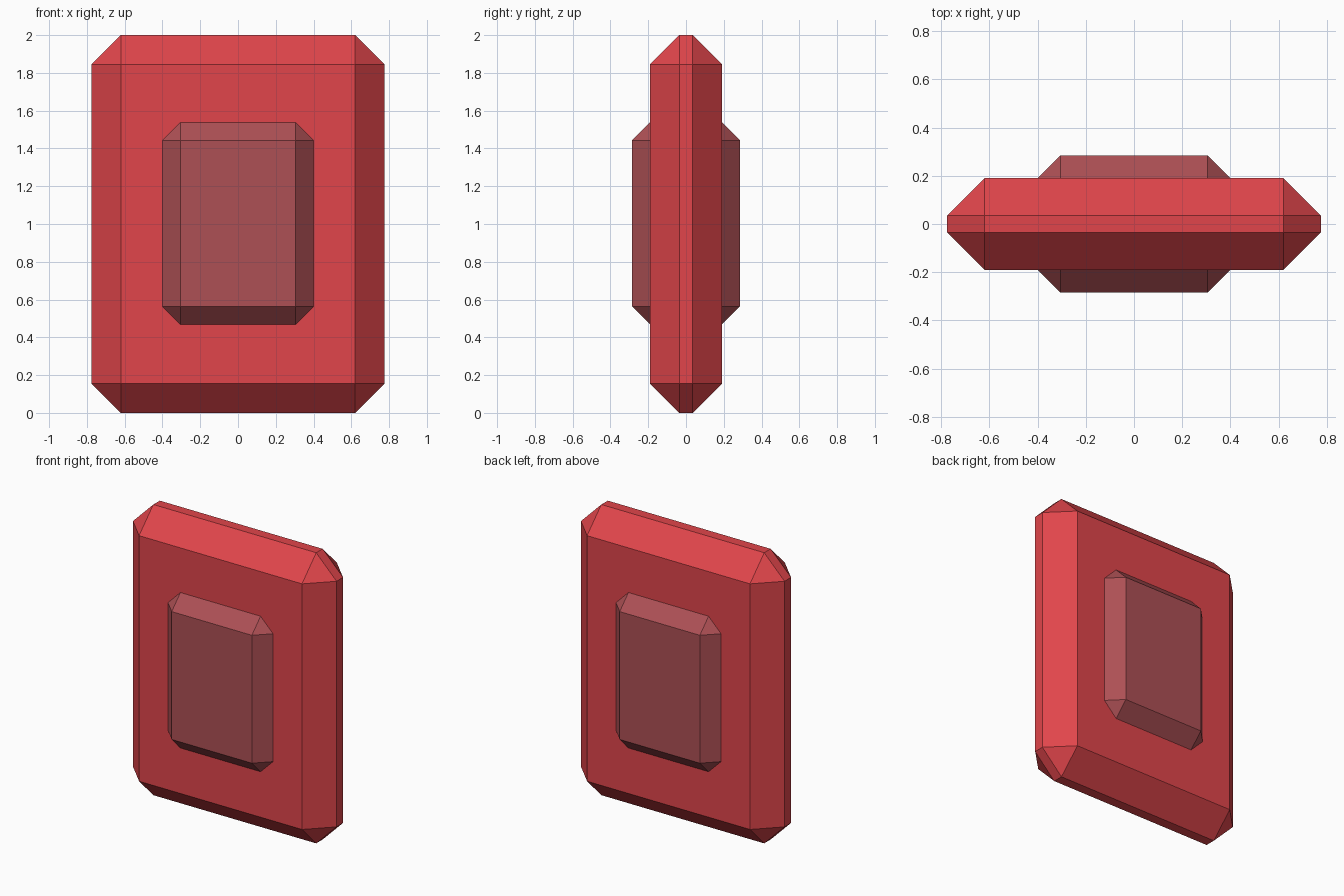
import bpy
import bmesh
from mathutils import Matrix

if "Cube" in bpy.data.objects:
    bpy.data.objects.remove(bpy.data.objects["Cube"])


def chamfered_box(name, size, center_z, chamfer, color):
    bm = bmesh.new()
    bmesh.ops.create_cube(bm, size=1.0, matrix=Matrix.Diagonal((*size, 1.0)))
    bmesh.ops.bevel(bm, geom=bm.edges[:], offset=chamfer, offset_type='OFFSET',
                    segments=1, affect='EDGES', clamp_overlap=True)
    mesh = bpy.data.meshes.new(name)
    bm.to_mesh(mesh)
    bm.free()
    mat = bpy.data.materials.new(name + "_color")
    mat.diffuse_color = color
    mat.use_nodes = True
    mat.node_tree.nodes["Principled BSDF"].inputs["Base Color"].default_value = mat.diffuse_color
    mesh.materials.append(mat)
    obj = bpy.data.objects.new(name, mesh)
    obj.location.z = center_z
    bpy.context.collection.objects.link(obj)
    return obj


# Main slab with wide chamfers on every edge
chamfered_box("slab", (1.55, 0.38, 2.0), 1.0, 0.155, (0.75, 0.06, 0.07, 1))

# Duller panel passing through the slab, raised on front and back
chamfered_box("raised_panel", (0.80, 0.57, 1.07), 1.003, 0.095, (0.42, 0.08, 0.09, 1))
